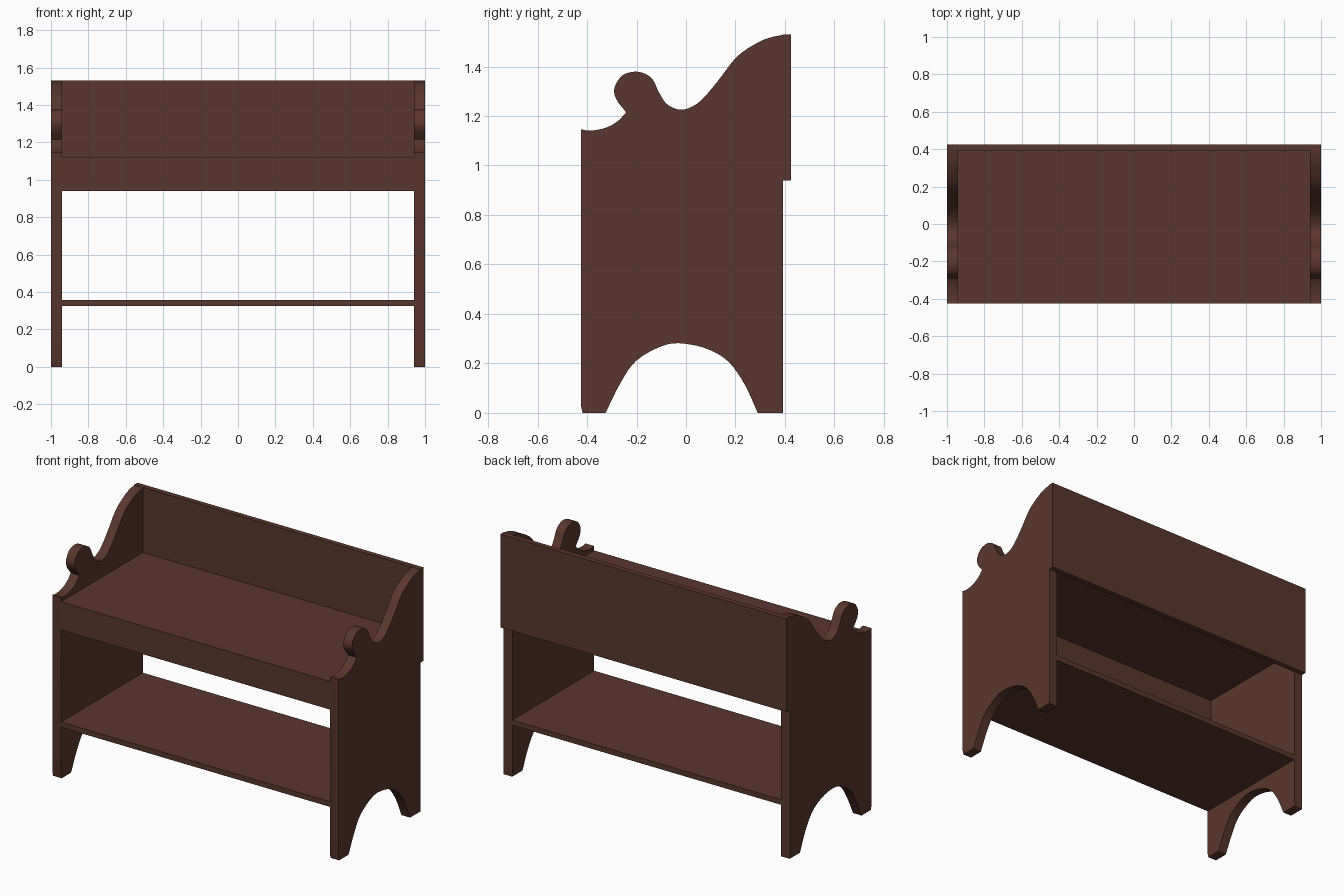
import bpy, bmesh
from mathutils import Vector

cube = bpy.data.objects.get("Cube")
if cube:
    bpy.data.objects.remove(cube, do_unlink=True)

wood = bpy.data.materials.new("dark_brown_wood")
wood.use_nodes = True
wood.diffuse_color = (0.102, 0.037, 0.026, 1)
wood.node_tree.nodes["Principled BSDF"].inputs["Base Color"].default_value = wood.diffuse_color

FRONT, REAR, BACK = -0.425, 0.392, 0.425   # depth of front edge, side rear, back board
INNER, OUTER = 0.94, 1.0                   # side panel thickness range
RAIL, TOP = 0.94, 1.53                     # underside of rail, top of back


def finish(name, bm):
    bmesh.ops.recalc_face_normals(bm, faces=bm.faces)
    mesh = bpy.data.meshes.new(name)
    bm.to_mesh(mesh)
    bm.free()
    mesh.materials.append(wood)
    obj = bpy.data.objects.new(name, mesh)
    bpy.context.collection.objects.link(obj)
    return obj


def board(name, x, y, z):
    """Box spanning -x..x and the given y and z ranges."""
    bm = bmesh.new()
    bmesh.ops.create_cube(bm, size=1)
    for v in bm.verts:
        v.co = (v.co.x * 2 * x, y[v.co.y > 0], z[v.co.z > 0])
    return finish(name, bm)


def smooth_path(points, steps=4):
    """Catmull-Rom curve through the points."""
    pts = [Vector(p) for p in points]
    pts = [2 * pts[0] - pts[1]] + pts + [2 * pts[-1] - pts[-2]]
    out = []
    for a, b, c, d in zip(pts, pts[1:], pts[2:], pts[3:]):
        for i in range(steps):
            t = i / steps
            out.append(b + (c - a) * t / 2 + (2 * a - 5 * b + 4 * c - d) * t**2 / 2
                       + (3 * b - a - 3 * c + d) * t**3 / 2)
    return out + [pts[-2]]


# Side outline as (depth, height): foot arch, sweeping arm, scroll, front lip
arch = smooth_path([(-.325, 0), (-.267, .117), (-.2, .212), (-.08, .276), (.02, .276),
                    (.11, .248), (.178, .2), (.238, .113), (.29, 0)])
arm = smooth_path([(REAR, 1.528), (.34, 1.517), (.287, 1.495), (.206, 1.44), (.13, 1.343),
                   (.065, 1.267), (.016, 1.234), (-.028, 1.226), (-.077, 1.248),
                   (-.11, 1.297), (-.133, 1.345), (-.166, 1.371), (-.21, 1.379),
                   (-.26, 1.362), (-.29, 1.31), (-.28, 1.265), (-.242, 1.215)])
lip = smooth_path([(-.242, 1.215), (-.275, 1.18), (-.323, 1.153), (-.384, 1.141),
                   (FRONT, 1.146)])
outline = ([Vector((-.418, 0))] + arch + [Vector((REAR, 0))] + arm + lip[1:]
           + [Vector((FRONT, .03))])


def side_panel(name, sign):
    bm = bmesh.new()
    face = bm.faces.new([bm.verts.new((sign * INNER, p.x, p.y)) for p in outline])
    made = bmesh.ops.extrude_face_region(bm, geom=[face])["geom"]
    verts = [g for g in made if isinstance(g, bmesh.types.BMVert)]
    bmesh.ops.translate(bm, verts=verts, vec=(sign * (OUTER - INNER), 0, 0))
    obj = finish(name, bm)
    bpy.ops.object.select_all(action="DESELECT")
    obj.select_set(True)
    bpy.context.view_layer.objects.active = obj
    bpy.ops.object.shade_smooth_by_angle()


side_panel("left_side", 1)
side_panel("right_side", -1)

# Boards between and behind the sides
board("back_board", OUTER, (REAR, BACK), (RAIL, TOP))
board("seat", INNER, (FRONT, REAR), (1.085, 1.118))
board("front_rail", INNER, (FRONT, FRONT + .033), (RAIL, 1.085))
board("lower_shelf", INNER, (FRONT, REAR), (.325, .358))
